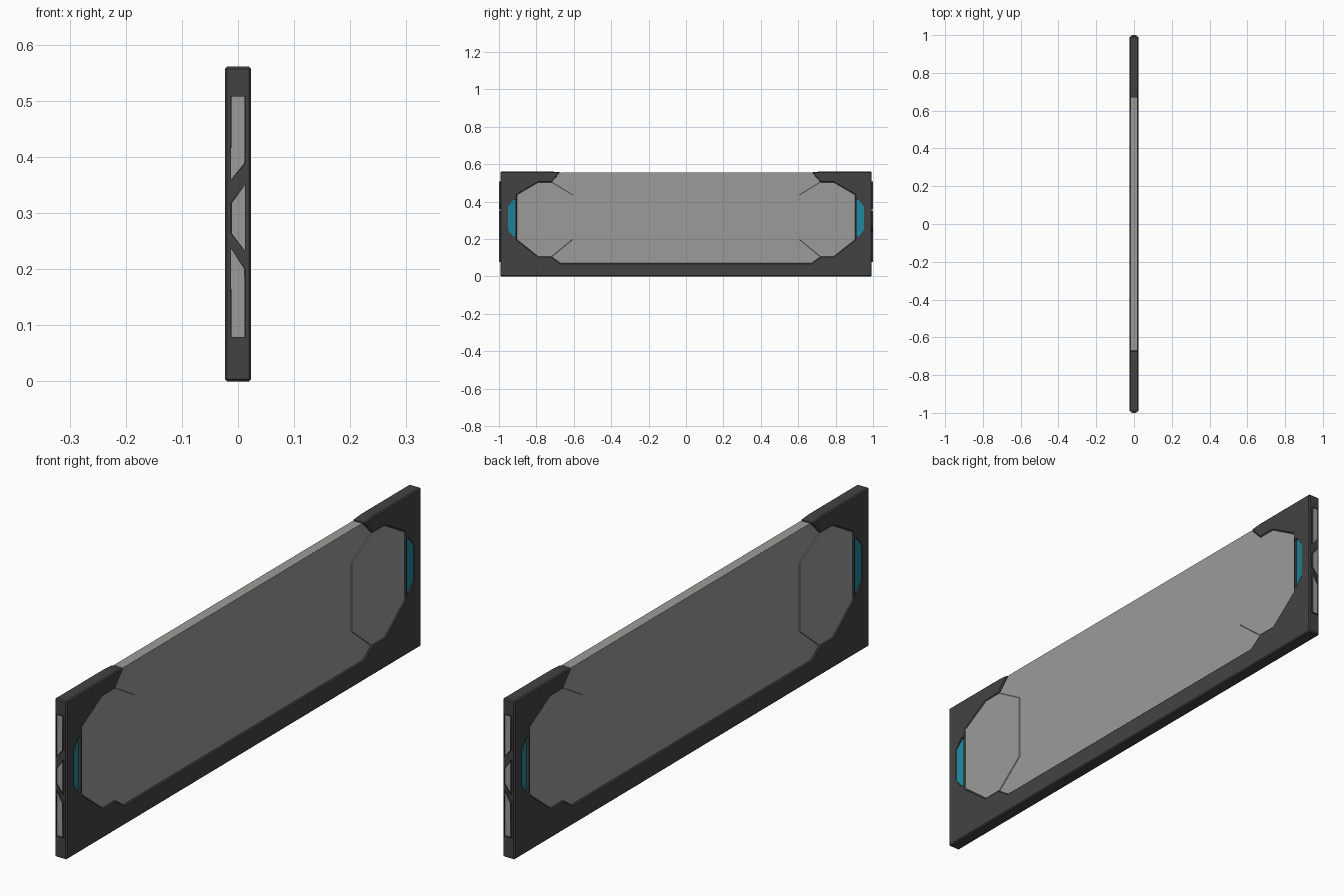
import bpy, bmesh
from mathutils import Matrix

if "Cube" in bpy.data.objects:
    bpy.data.objects.remove(bpy.data.objects["Cube"])


def mat(name, rgb):
    m = bpy.data.materials.new(name)
    m.diffuse_color = (*rgb, 1)
    m.use_nodes = True
    m.node_tree.nodes["Principled BSDF"].inputs["Base Color"].default_value = m.diffuse_color
    return m


DARK = mat("dark_grey", (0.055, 0.055, 0.055))
LIGHT = mat("light_grey", (0.33, 0.33, 0.315))
TEAL = mat("teal", (0.014, 0.24, 0.34))


def finish(bm, name, mats):
    bmesh.ops.recalc_face_normals(bm, faces=bm.faces[:])
    me = bpy.data.meshes.new(name)
    bm.to_mesh(me)
    bm.free()
    for m in mats:
        me.materials.append(m)
    ob = bpy.data.objects.new(name, me)
    bpy.context.collection.objects.link(ob)
    return ob


def slab(name, pts, half, m, bevel=0):
    """Extrude a (y, z) outline across x; half is a number or function of y."""
    h = half if callable(half) else (lambda y: half)
    bm = bmesh.new()
    a = [bm.verts.new((-h(y), y, z)) for y, z in pts]
    b = [bm.verts.new((h(y), y, z)) for y, z in pts]
    bm.faces.new(a)
    bm.faces.new(b)
    n = len(pts)
    for i in range(n):
        j = (i + 1) % n
        bm.faces.new((a[i], a[j], b[j], b[i]))
    ob = finish(bm, name, [m])
    if bevel:
        mod = ob.modifiers.new("bevel", 'BEVEL')
        mod.width = bevel
        mod.segments = 1
        mod.limit_method = 'ANGLE'
    return ob


def both(pts):
    return pts + [(-y, z) for y, z in reversed(pts)]


# Outer frame, open at the top
frame = slab("frame", both([
    (0.993, 0), (0.993, 0.561), (0.72, 0.561), (0.672, 0.557), (0.72, 0.503),
    (0.79, 0.503), (0.904, 0.437), (0.904, 0.197), (0.79, 0.107),
    (0.72, 0.107), (0.67, 0.071)]), 0.0235, DARK, 0.004)

# Central panel
slab("main_panel", both([(0.67, 0.07), (0.72, 0.107), (0.72, 0.503), (0.67, 0.556)]), 0.018, LIGHT)

octagon = [(0.906, 0.437), (0.79, 0.505), (0.717, 0.505), (0.606, 0.437),
           (0.606, 0.197), (0.717, 0.105), (0.79, 0.105), (0.906, 0.197)]
window = [(0.912, 0.41), (0.924, 0.41), (0.952, 0.373),
          (0.952, 0.25), (0.924, 0.213), (0.912, 0.213)]

for s, side in ((1, "back"), (-1, "front")):
    # Raised octagonal pads
    slab("octagon_pad_" + side, [(s * y, z) for y, z in octagon], 0.0205, LIGHT, 0.002)
    # Teal lights, sloping inward inside a cut-out
    w = [(s * y, z) for y, z in window]
    cutter = slab("window_cutter_" + side, w, 0.05, DARK)
    cutter.hide_render = True
    cutter.hide_viewport = True
    mod = frame.modifiers.new("window_" + side, 'BOOLEAN')
    mod.operation = 'DIFFERENCE'
    mod.solver = 'EXACT'
    mod.object = cutter
    slab("window_" + side, w, lambda y: 0.014 + (abs(y) - 0.912) / 0.04 * 0.008, TEAL)

# Rimmed strips on the short ends (x, z outlines seen from the front)
strips = {
    "upper": [(-0.013, 0.358), (0.013, 0.388), (0.013, 0.509), (-0.013, 0.509)],
    "middle": [(-0.013, 0.263), (0.013, 0.231), (0.013, 0.352), (-0.013, 0.318)],
    "lower": [(-0.013, 0.078), (0.013, 0.078), (0.013, 0.201), (-0.013, 0.239)],
}
for rot, side in ((1, "front"), (-1, "back")):
    for name, pts in strips.items():
        bm = bmesh.new()
        base = bm.faces.new([bm.verts.new((x, -0.985, z)) for x, z in pts])
        ext = bmesh.ops.extrude_face_region(bm, geom=[base])["geom"]
        for v in [g for g in ext if isinstance(g, bmesh.types.BMVert)]:
            v.co.y = -1.0
        bmesh.ops.recalc_face_normals(bm, faces=bm.faces[:])
        top = min(bm.faces, key=lambda f: f.calc_center_median().y)
        bmesh.ops.inset_region(bm, faces=[top], thickness=0.002)
        inner = bmesh.ops.extrude_discrete_faces(bm, faces=[top])["faces"][0]
        for v in inner.verts:
            v.co.y += 0.003
        inner.material_index = 1
        if rot < 0:
            bmesh.ops.transform(bm, matrix=Matrix.Diagonal((-1, -1, 1, 1)), verts=bm.verts[:])
        finish(bm, f"end_strip_{name}_{side}", [DARK, LIGHT])
